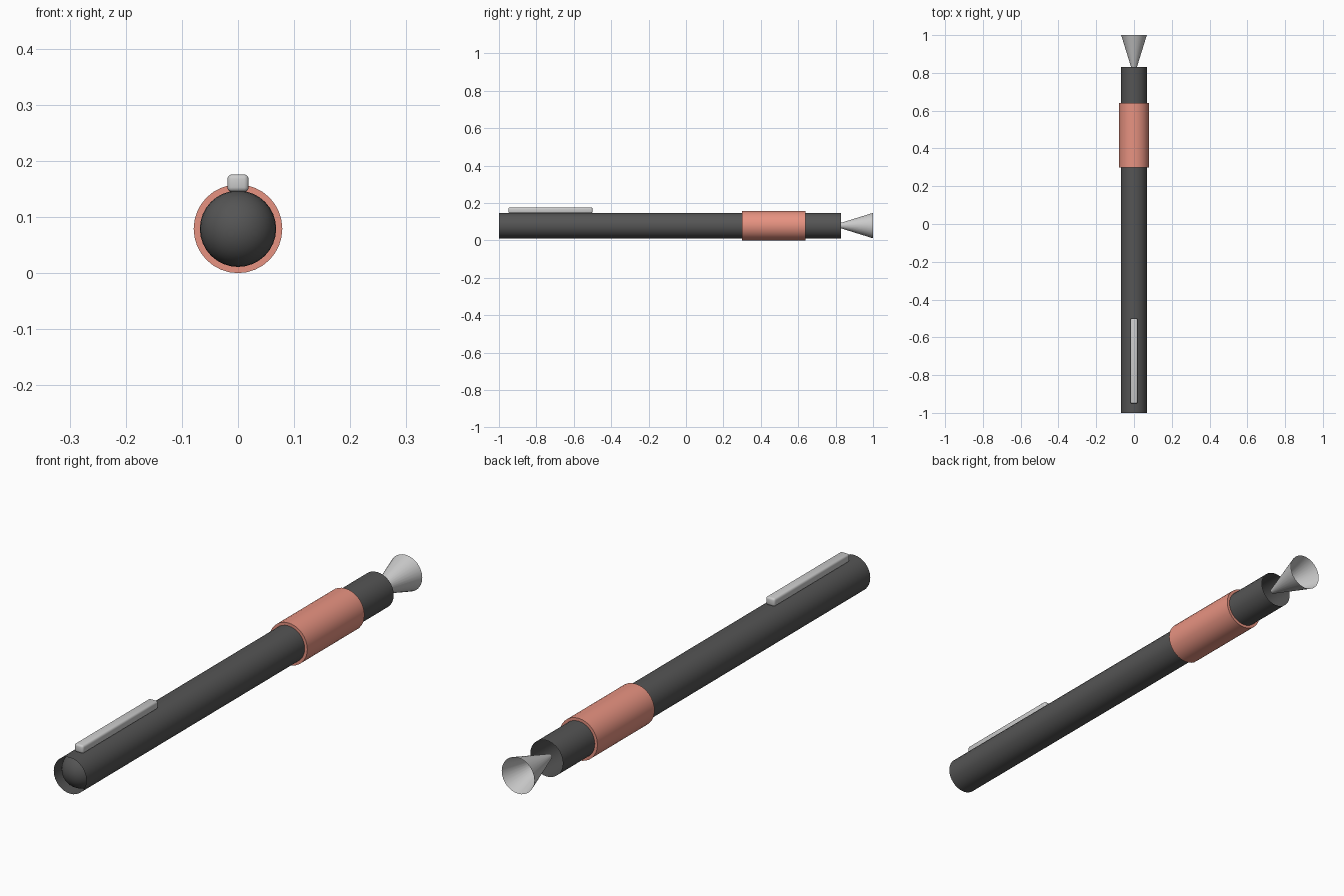
import bpy, bmesh, math
from mathutils import Matrix

if "Cube" in bpy.data.objects:
    bpy.data.objects.remove(bpy.data.objects["Cube"])

ZC = 0.079    # height of the pen axis
SEG = 32


def material(name, rgb):
    m = bpy.data.materials.new(name)
    m.diffuse_color = (*rgb, 1)
    m.use_nodes = True
    m.node_tree.nodes["Principled BSDF"].inputs["Base Color"].default_value = m.diffuse_color
    return m


def finish(bm, name, mat=None, angle=40):
    bmesh.ops.recalc_face_normals(bm, faces=bm.faces)
    me = bpy.data.meshes.new(name)
    bm.to_mesh(me)
    bm.free()
    ob = bpy.data.objects.new(name, me)
    bpy.context.collection.objects.link(ob)
    if mat:
        me.materials.append(mat)
    bpy.ops.object.select_all(action='DESELECT')
    bpy.context.view_layer.objects.active = ob
    ob.select_set(True)
    bpy.ops.object.shade_smooth_by_angle(angle=math.radians(angle))
    return ob


def tube(name, y0, y1, r0, r1, caps, mat=None):
    """Round part along y, radius r0 at y0 and r1 at y1."""
    bm = bmesh.new()
    place = Matrix.Translation((0, (y0 + y1) / 2, ZC)) @ Matrix.Rotation(-math.pi / 2, 4, 'X')
    bmesh.ops.create_cone(bm, cap_ends=caps, cap_tris=True, segments=SEG,
                          radius1=r0, radius2=r1, depth=y1 - y0, matrix=place)
    return finish(bm, name, mat)


dark = material("dark_grey", (0.09, 0.09, 0.09))
salmon = material("salmon", (0.8, 0.29, 0.22))

# Open barrel, grip sleeve and flared tip
tube("barrel", -1, 0.83, 0.068, 0.068, False, dark)
tube("grip", 0.30, 0.64, 0.079, 0.079, True, salmon)
tube("tip", 0.81, 1.0, 0.009, 0.068, False)

# Rounded plug sitting inside the rear of the barrel
bm = bmesh.new()
bmesh.ops.create_uvsphere(bm, u_segments=SEG, v_segments=16, radius=0.068,
                          matrix=Matrix.Translation((0, -0.932, ZC)) @ Matrix.Rotation(math.pi / 2, 4, 'X'))
finish(bm, "end_plug", dark)

# Pocket clip
bm = bmesh.new()
bmesh.ops.create_cube(bm, size=1, matrix=Matrix.Translation((0, -0.725, 0.1605))
                      @ Matrix.Diagonal((0.038, 0.45, 0.031, 1)))
bmesh.ops.bevel(bm, geom=bm.edges[:], offset=0.008, segments=3, profile=0.5, affect='EDGES')
finish(bm, "clip")
